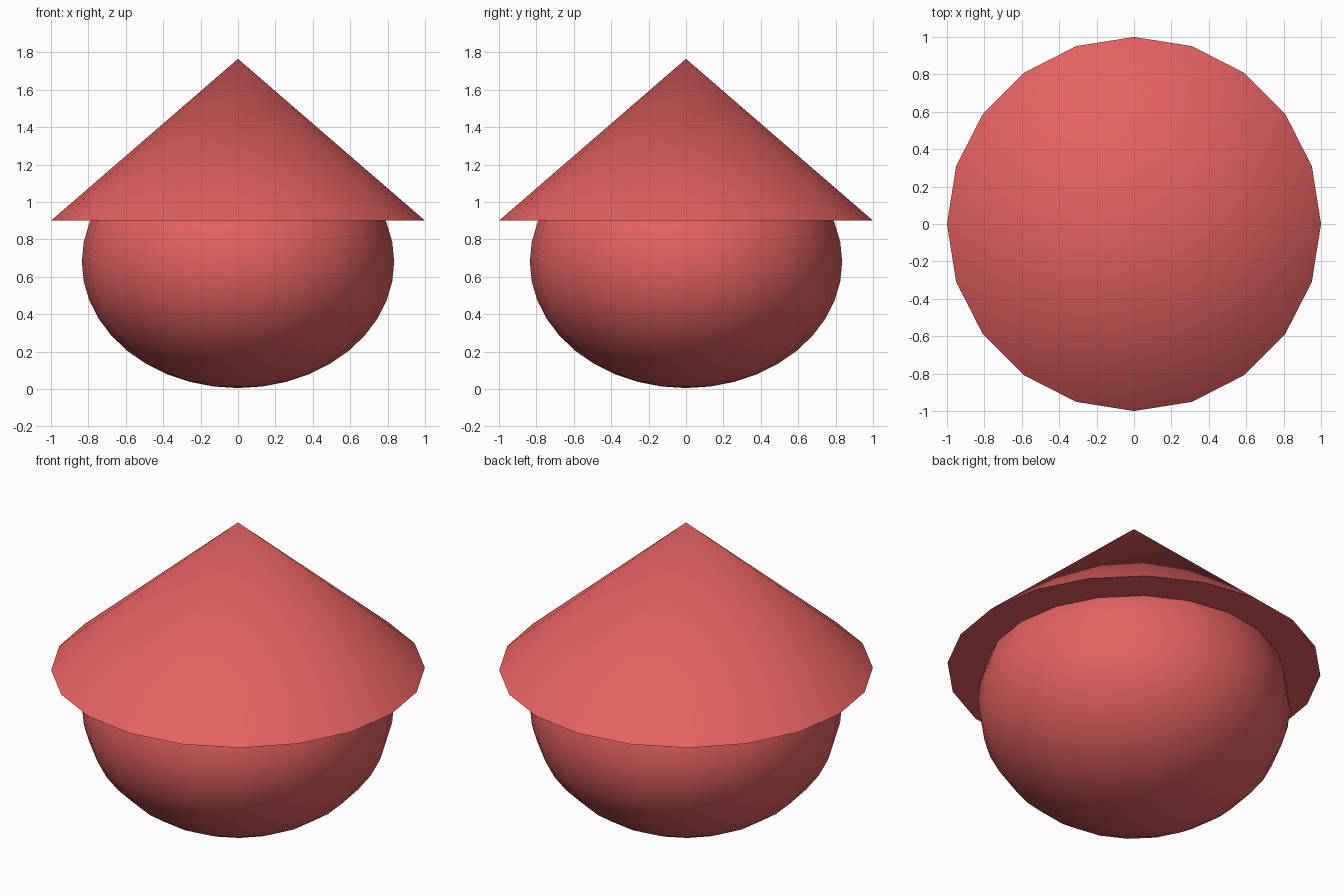
import bpy
import math

if "Cube" in bpy.data.objects:
    bpy.data.objects.remove(bpy.data.objects["Cube"])

red = bpy.data.materials.new("red")
red.diffuse_color = (0.78, 0.12, 0.12, 1)
red.use_nodes = True
red.node_tree.nodes["Principled BSDF"].inputs["Base Color"].default_value = red.diffuse_color
SIDES = 20


def finish(name):
    ob = bpy.context.object
    ob.name = name
    ob.data.materials.append(red)
    bpy.ops.object.transform_apply(location=False, rotation=False, scale=True)
    bpy.ops.object.shade_smooth_by_angle(angle=math.radians(40))


# Slightly flattened round body
bpy.ops.mesh.primitive_uv_sphere_add(segments=SIDES, ring_count=20, radius=1,
                                     location=(0, 0, 0.68))
bpy.context.object.scale = (0.835, 0.835, 0.675)
finish("body")

# Wide cone roof with a flat underside
base, apex = 0.90, 1.765
bpy.ops.mesh.primitive_cone_add(vertices=SIDES, radius1=1, radius2=0,
                                depth=apex - base,
                                location=(0, 0, (base + apex) / 2))
finish("cone_top")
